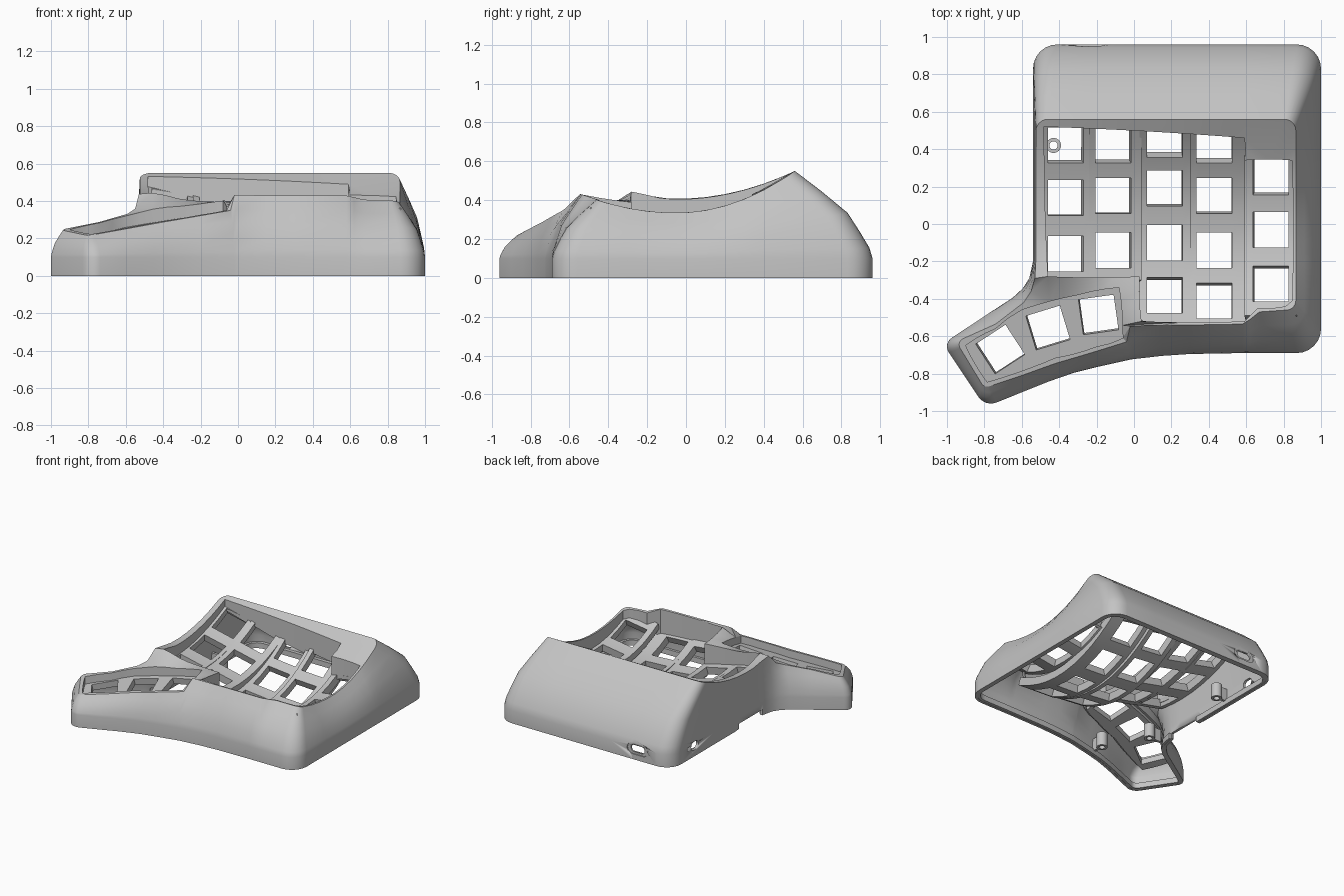
import bpy, bmesh, math
from mathutils import Vector, Matrix

if "Cube" in bpy.data.objects:
    bpy.data.objects.remove(bpy.data.objects["Cube"], do_unlink=True)

grey = bpy.data.materials.new("plain grey plastic")
grey.use_nodes = True
grey.diffuse_color = (0.55, 0.55, 0.55, 1)
grey.node_tree.nodes["Principled BSDF"].inputs["Base Color"].default_value = grey.diffuse_color


def finish(bm, name, thickness=0.0, angle=30):
    """Turn a bmesh into a named, thickened, smooth-shaded object."""
    mesh = bpy.data.meshes.new(name)
    bm.to_mesh(mesh)
    bm.free()
    obj = bpy.data.objects.new(name, mesh)
    bpy.context.collection.objects.link(obj)
    mesh.materials.append(grey)
    bpy.ops.object.select_all(action='DESELECT')
    obj.select_set(True)
    bpy.context.view_layer.objects.active = obj
    if thickness:
        mod = obj.modifiers.new("thickness", 'SOLIDIFY')
        mod.thickness, mod.offset = thickness, -1
        bpy.ops.object.modifier_apply(modifier=mod.name)
    bpy.ops.object.shade_smooth_by_angle(angle=math.radians(angle))
    return obj


def face_up(bm, sample):
    """Make normals consistent, with the sample face looking up."""
    bmesh.ops.recalc_face_normals(bm, faces=bm.faces)
    if sample.normal.z < 0:
        bmesh.ops.reverse_faces(bm, faces=bm.faces)


def closed_edges(bm, verts):
    return [bm.edges.get((a, b)) or bm.edges.new((a, b))
            for a, b in zip(verts, verts[1:] + verts[:1])]


def band(bm, low, high):
    for i in range(len(low)):
        j = (i + 1) % len(low)
        bm.faces.new((low[i], low[j], high[j], high[i]))


def fill(bm, edges):
    out = bmesh.ops.triangle_fill(bm, use_beauty=True, edges=edges, normal=(0, 0, 1))
    return [g for g in out["geom"] if isinstance(g, bmesh.types.BMFace)]


def dense(points, step=0.07, bow=0.006):
    """Split long sides of a clockwise outline and bow them slightly outward."""
    out = []
    for a, b in zip(points, points[1:] + points[:1]):
        a, b = Vector(a), Vector(b)
        side = b - a
        n = max(1, round(side.length / step))
        normal = Vector((-side.y, side.x)).normalized()
        out += [a.lerp(b, i / n) + normal * bow * 4 * (i / n) * (1 - i / n) for i in range(n)]
    return out


def corner(foot, foot_r, rim, rim_r, start, end, steps=6):
    """Rounded corner stations: an arc at the foot and a smaller one at the rim."""
    out = []
    for i in range(steps + 1):
        a = math.radians(start + (end - start) * i / steps)
        c, s = math.cos(a), math.sin(a)
        out.append((foot[0] + foot_r * c, foot[1] + foot_r * s, rim[0] + rim_r * c, rim[1] + rim_r * s))
    return out


# Height of the rim: a scooped hand rest, a sloping plane at the thumb, a peak between them
def thumb_plane(x, y):
    return 0.477 + 0.114 * x + 0.195 * y


def rim_z(x, y):
    peak = 0.035 * math.exp(-((x + 0.46) ** 2 + (y + 0.29) ** 2) / 0.015)
    if x < -0.035 and y < -0.31:
        return thumb_plane(x, y) + peak
    low = 0.335 + 0.07 * (0.85 - x) / 1.35
    k = (0.55 - low) / 0.372 if y > -0.05 else (0.43 - low) / 0.24
    return low + k * (y + 0.05) ** 2 + peak


# Key columns: x range, hole centre, y range, key rows, low point (y, z), bend, tilt
columns = [
    (-0.50, -0.24, -0.365, -0.30, 0.525, (-0.16, 0.14, 0.42), -0.08, 0.30, 0.42, -0.22),
    (-0.24, 0.04, -0.11, -0.30, 0.52, (-0.14, 0.15, 0.42), -0.08, 0.24, 0.46, -0.22),
    (0.03, 0.30, 0.165, -0.53, 0.51, (-0.38, -0.10, 0.19, 0.45), -0.08, 0.14, 0.65, -0.10),
    (0.30, 0.63, 0.43, -0.53, 0.495, (-0.41, -0.14, 0.15, 0.42), -0.11, 0.13, 0.65, -0.05),
    (0.59, 0.87, 0.73, -0.49, 0.36, (-0.32, -0.03, 0.25), -0.04, 0.21, 0.65, 0.15),
]


def column_z(col, x, y):
    return col[7] + col[8] * (y - col[6]) ** 2 + col[9] * (x - col[2])


def deck_z(x, y):
    col = next((c for c in columns if x <= c[1]), columns[-1])
    return min(column_z(col, x, y), rim_z(x, y) - 0.02)


# Outline stations: foot x, y and rim x, y
left_side = [(-.54, y, -.525, y) for y in (.4, .3, .2, .1, 0, -.1, -.2)]
inner_bend = [(-.56, -.29, -.53, -.29), (-.595, -.345, -.55, -.36), (-.65, -.395, -.59, -.42),
              (-.78, -.48, -.74, -.535)]
thumb_tip = (corner((-.945, -.655), .055, (-.9, -.645), .035, 120, 215)
             + corner((-.765, -.88), .08, (-.785, -.835), .035, 215, 290))
thumb_side = [(-.6, -.9, -.6, -.81), (-.45, -.84, -.42, -.745), (-.32, -.795, -.3, -.71),
              (-.2, -.765, -.2, -.68), (-.02, -.725, -.04, -.63)]
front_side = [(0, -.722, -.02, -.545), (.15, -.705, .15, -.542), (.3, -.695, .3, -.54),
              (.58, -.69, .58, -.535), (.62, -.69, .62, -.51), (.68, -.69, .67, -.47)]
front_corner = corner((.87, -.56), .13, (.815, -.41), .05, -90, 0)
right_side = [(1, y, .865, y) for y in (-.3, -.2, -.1, 0, .1, .2, .3, .4)]
back_side = (corner((.87, .83), .13, (.805, .5), .06, 0, 90)
             + [(x, .96, x, .56) for x in (.6, .4, .2, 0, -.2)]
             + corner((-.41, .83), .13, (-.46, .495), .065, 90, 180))
stations = left_side + inner_bend + thumb_tip + thumb_side + front_side + front_corner + right_side + back_side

finger_well = dense([(-.48, .52), (.59, .46), (.59, .34), (.845, .34), (.845, -.41), (.81, -.44),
                     (.66, -.45), (.59, -.52), (.04, -.52), (.03, -.28), (-.46, -.28)])
thumb_well = dense([(-.74, -.56), (-.6, -.46), (-.3, -.38), (-.08, -.34), (-.06, -.61),
                    (-.2, -.655), (-.42, -.715), (-.785, -.845), (-.9, -.65)])

# Shell: lofted outer wall, top cap and the walls of both wells
bm = bmesh.new()
rings = []
for t, f in ((0, None), (0, 0), (0.04, 0.12), (0.16, 0.3), (0.32, 0.52), (0.66, 0.77), (1, 1)):
    ring = []
    for bx, by, rx, ry in stations:
        z = 0 if f is None else 0.1 + f * (rim_z(rx, ry) - 0.1)
        ring.append(bm.verts.new((bx + t * (rx - bx), by + t * (ry - by), z)))
    rings.append(ring)
for low, high in zip(rings, rings[1:]):
    band(bm, low, high)
cap_edges = closed_edges(bm, rings[-1])
wells = []
for outline, floor in ((finger_well, lambda x, y: deck_z(x, y) - 0.03),
                       (thumb_well, lambda x, y: thumb_plane(x, y) - 0.08)):
    top = [bm.verts.new((x, y, rim_z(x, y))) for x, y in outline]
    bottom = [bm.verts.new((x, y, floor(x, y))) for x, y in outline]
    cap_edges += closed_edges(bm, top)
    wells.append((top, bottom))
cap = fill(bm, cap_edges)
for top, bottom in wells:
    band(bm, bottom, top)
face_up(bm, cap[0])
shell = finish(bm, "case_shell", 0.02)

# Thicker lip inside the foot, left open at the cable notch
bm = bmesh.new()
low, high = ([bm.verts.new((bx + 0.03 * (rx - bx), by + 0.03 * (ry - by), z)) for bx, by, rx, ry in stations]
             for z in (0.002, 0.045))
band(bm, low, high)
bmesh.ops.delete(bm, context='FACES', geom=[
    f for f in bm.faces if f.calc_center_median().x < -0.5 and -0.2 < f.calc_center_median().y < 0.15])
finish(bm, "foot_lip", 0.035)


# Openings cut through the shell: ports, a port recess and a cable notch
def cut(centre, size, bevel):
    bm = bmesh.new()
    bmesh.ops.create_cube(bm, size=1, matrix=Matrix.Translation(centre) @ Matrix.Diagonal((*size, 1)))
    if bevel:
        axis = size.index(max(size))
        edges = [e for e in bm.edges
                 if abs((e.verts[0].co - e.verts[1].co)[axis]) > 1e-4]
        bmesh.ops.bevel(bm, geom=edges, offset=bevel, segments=4, affect='EDGES', profile=0.5)
    cutter = finish(bm, "port_cutter")
    cutter.hide_render = True
    mod = shell.modifiers.new("opening", 'BOOLEAN')
    mod.object, mod.operation, mod.solver = cutter, 'DIFFERENCE', 'EXACT'
    bpy.context.view_layer.objects.active = shell
    bpy.ops.object.modifier_apply(modifier=mod.name)
    bpy.data.objects.remove(cutter, do_unlink=True)


cut((-0.24, 0.96, 0.085), (0.12, 0.2, 0.055), 0.026)
cut((-0.24, 1.052, 0.085), (0.18, 0.2, 0.085), 0.04)
cut((-0.54, 0.66, 0.085), (0.2, 0.09, 0.065), 0.03)
cut((-0.54, -0.03, 0.0), (0.12, 0.33, 0.09), 0)

# Finger key columns: curved strips with a square hole for each key
half = 0.095
for number, col in enumerate(columns, 1):
    x0, x1, xc, y0, y1, keys = col[:6]
    xs = [x0, xc - half, xc + half, x1]
    ys = [y0] + [k + d for k in keys for d in (-half, 0, half)]
    ys += [y1] if y1 > ys[-1] + 0.005 else []
    bm = bmesh.new()
    grid = [[bm.verts.new((x, y, column_z(col, x, y))) for x in xs] for y in ys]
    for r in range(len(ys) - 1):
        middle = (ys[r] + ys[r + 1]) / 2
        for c in range(3):
            if c == 1 and any(abs(middle - k) < half for k in keys):
                continue
            bm.faces.new((grid[r][c], grid[r][c + 1], grid[r + 1][c + 1], grid[r + 1][c]))
    bmesh.ops.delete(bm, geom=[v for v in bm.verts if not v.link_faces], context='VERTS')
    finish(bm, f"key_column_{number}", 0.06)

# Thumb key plate with three turned holes
bm = bmesh.new()
outlines = [thumb_well]
for x, y, turn in ((-0.715, -0.67, 33), (-0.46, -0.555, 17), (-0.19, -0.485, 8)):
    spin = Matrix.Rotation(math.radians(turn), 2)
    outlines.append([Vector((x, y)) + spin @ Vector((a * half, b * half))
                     for a, b in ((-1, -1), (1, -1), (1, 1), (-1, 1))])
edges = []
for outline in outlines:
    edges += closed_edges(bm, [bm.verts.new((x, y, thumb_plane(x, y) - 0.06)) for x, y in outline])
plate = fill(bm, edges)
face_up(bm, plate[0])
finish(bm, "thumb_key_plate", 0.05)

# Short screw posts, each held to the nearest wall by a web
for x, y, dx, dy in ((-0.43, 0.42, -1, 0), (-0.43, -0.34, -1, 0), (-0.25, -0.66, 0, -1)):
    bm = bmesh.new()
    bmesh.ops.create_cone(bm, cap_ends=False, segments=24, radius1=0.04, radius2=0.04, depth=0.11,
                          matrix=Matrix.Translation((x, y, 0.085)))
    finish(bm, "screw_post", 0.018)
    bm = bmesh.new()
    bmesh.ops.create_cube(bm, size=1, matrix=Matrix.Translation((x + 0.07 * dx, y + 0.07 * dy, 0.085))
                          @ Matrix.Diagonal((0.02 + 0.05 * abs(dx), 0.02 + 0.05 * abs(dy), 0.1, 1)))
    finish(bm, "post_web")
